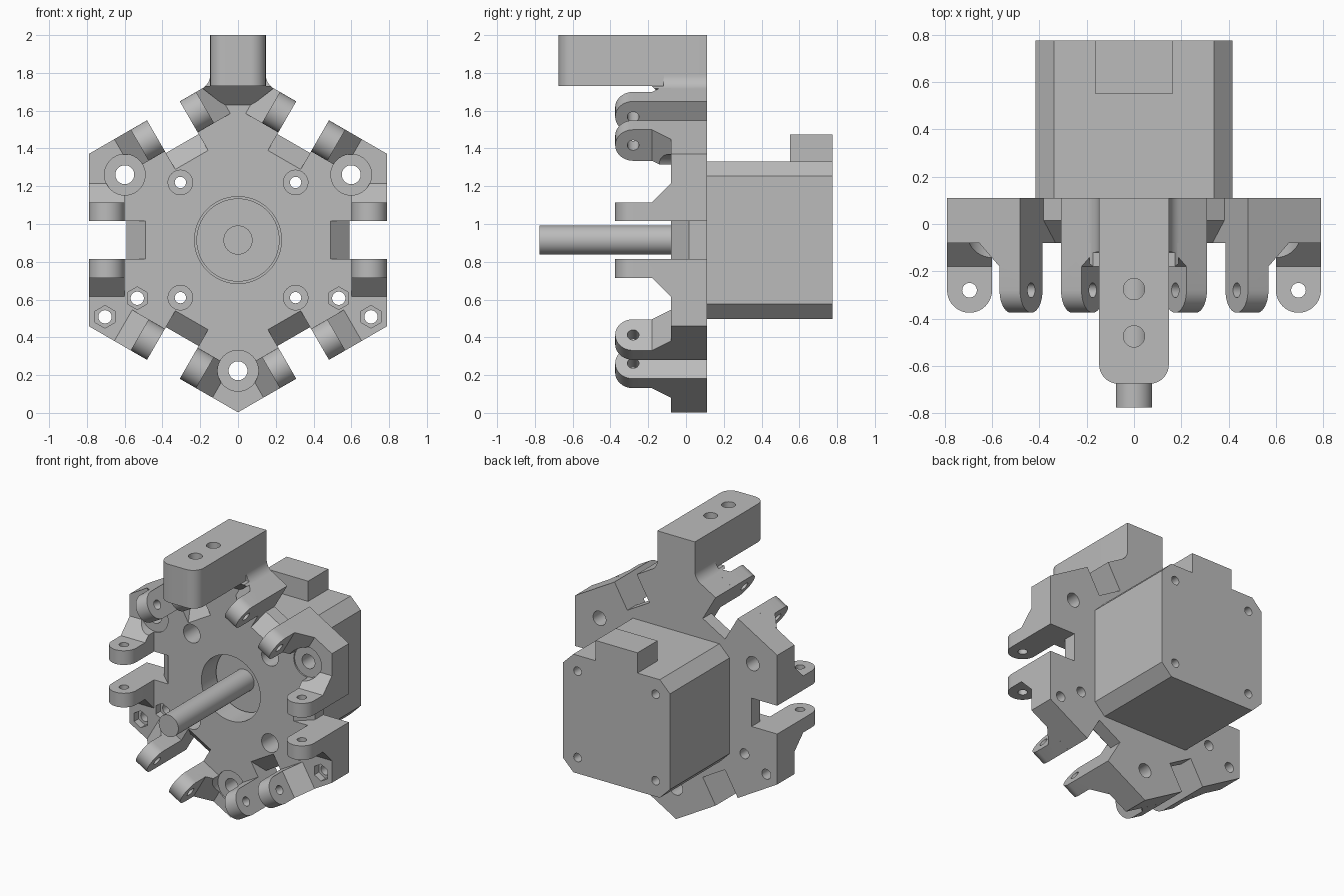
import bpy, bmesh
from math import sin, cos, radians, pi
from mathutils import Matrix, Vector

cube = bpy.data.objects.get("Cube")
if cube:
    bpy.data.objects.remove(cube)

CENTRE = 0.915               # height of the shaft axis
APOTHEM, CORNER = 0.79, 0.912
FRONT, BACK = -0.08, 0.11    # plate faces

grey = bpy.data.materials.new("plain grey")
grey.use_nodes = True
grey.diffuse_color = (0.5, 0.5, 0.5, 1)
grey.node_tree.nodes["Principled BSDF"].inputs["Base Color"].default_value = (0.5, 0.5, 0.5, 1)
parts = []


def add(name, mesh):
    obj = bpy.data.objects.new(name, mesh)
    bpy.context.scene.collection.objects.link(obj)
    return obj


def prism(name, pts, axis, lo, hi):
    """Extrude a 2D outline along an axis."""
    def place(p, t):
        return {"X": (t, p[0], p[1]), "Y": (p[0], t, p[1]), "Z": (p[0], p[1], t)}[axis]
    bm = bmesh.new()
    a = [bm.verts.new(place(p, lo)) for p in pts]
    b = [bm.verts.new(place(p, hi)) for p in pts]
    bm.faces.new(a)
    bm.faces.new(b)
    for i in range(len(pts)):
        j = (i + 1) % len(pts)
        bm.faces.new((a[i], a[j], b[j], b[i]))
    bmesh.ops.recalc_face_normals(bm, faces=bm.faces)
    mesh = bpy.data.meshes.new(name)
    bm.to_mesh(mesh)
    bm.free()
    return add(name, mesh)


def arc(cx, cy, r, start, end, n=12):
    return [(cx + r * cos(radians(start + (end - start) * i / n)),
             cy + r * sin(radians(start + (end - start) * i / n))) for i in range(n + 1)]


def disc(name, cx, cy, r, axis, lo, hi, sides=40, turn=0):
    return prism(name, arc(cx, cy, r, turn, turn + 360, sides)[:-1], axis, lo, hi)


def polar(r, deg):
    return r * cos(radians(deg)), r * sin(radians(deg))


def spin(obj, deg):
    """Turn a part about the shaft axis."""
    obj.data.transform(Matrix.Rotation(radians(-deg), 4, "Y"))
    return obj


def combine(obj, tools, op="DIFFERENCE"):
    """Cut or intersect a part with helper solids, then drop the helpers."""
    for tool in tools:
        mod = obj.modifiers.new("bool", "BOOLEAN")
        mod.operation, mod.object, mod.solver = op, tool, "EXACT"
        bpy.context.view_layer.update()
        dg = bpy.context.evaluated_depsgraph_get()
        mesh = bpy.data.meshes.new_from_object(obj.evaluated_get(dg))
        obj.modifiers.clear()
        obj.data = mesh
        bpy.data.objects.remove(tool)
    return obj


def bore(x, z, r, lo, hi, sides=40, turn=0):
    return disc("cutter", x, z, r, "Y", lo, hi, sides, turn)


# Hexagonal plate with sloped notches in its six sides
plate = prism("hex_plate", [polar(CORNER, 30 + 60 * i) for i in range(6)], "Y", FRONT, BACK)
notch = [(0.468, -0.1), (0.49, FRONT), (0.59, 0.015), (0.59, 0.2), (0.95, 0.2), (0.95, -0.1)]
cuts = [spin(prism("cutter", notch, "Z", -0.1, 0.1), 60 * i) for i in range(6)]

# Motor window and screw holes
cuts.append(bore(0, 0, 0.23, -0.3, 0.3, 64))
screws = [(sx * 0.305, sz * 0.305) for sx in (-1, 1) for sz in (-1, 1)]
cuts += [bore(x, z, 0.065, -0.3, 0.3) for x, z in screws]

# Counterbored corners and corners with two nut pockets
for deg in (30, 150, 270):
    x, z = polar(0.692, deg)
    cuts += [bore(x, z, 0.05, -0.3, 0.3), bore(x, z, 0.108, -0.5, -0.07)]
for deg in (-30, 210):
    for r in (0.616, 0.813):
        x, z = polar(r, deg)
        cuts += [bore(x, z, 0.035, -0.3, 0.3), bore(x, z, 0.06, -0.3, -0.03, 6, deg)]
combine(plate, cuts)
parts.append(plate)

# One hinge lug: flared foot, rounded end, pin hole
lug = prism("hinge_lug", [(-0.4, 0.1), (-0.4, 0.2), (-0.18, 0.2), (FRONT, 0.3), (FRONT, 0.1)],
            "X", 0.6, APOTHEM)
rounded = arc(0.695, -0.28, 0.095, 180, 360, 20) + [(APOTHEM, 0), (0.6, 0)]
combine(lug, [prism("outline", rounded, "Z", 0, 0.4)], "INTERSECT")
combine(lug, [disc("cutter", 0.695, -0.28, 0.031, "Z", 0, 0.4, 24)])

# Repeat the lug as a mirrored pair on every side
for i in range(6):
    for side in (1, -1):
        copy = add("hinge_lug", lug.data.copy())
        copy.data.transform(Matrix.Diagonal((1, 1, side, 1)))
        if side < 0:
            copy.data.flip_normals()
        spin(copy, 60 * i)
        corner = (60 * i + 30 * side) % 360
        if corner in (30, 150, 270):
            x, z = polar(0.692, corner)
            combine(copy, [bore(x, z, 0.108, -0.5, -0.07)])
        parts.append(copy)
bpy.data.objects.remove(lug)

# Top arm with rounded front corners and two vertical holes
W, LOW, HIGH = 0.147, 0.815, 1.085
outline = arc(-W + 0.08, -0.595, 0.08, 180, 270) + arc(W - 0.08, -0.595, 0.08, 270, 360)
arm = prism("top_arm", outline + [(W, BACK), (-W, BACK)], "Z", LOW, HIGH)
combine(arm, [disc("cutter", 0, y, 0.045, "Z", 0.7, 1.2, 32) for y in (-0.275, -0.475)])
parts.append(arm)

# Filleted neck joining arm and plate, sloped underneath
fillet = arc(W + 0.083, 0.875, 0.083, 180, 240)
right = [(W, LOW + 0.08)] + fillet + [(0.075, 0.715)]
neck = prism("arm_neck", right + [(-x, z) for x, z in reversed(right)], "Y", -0.3, BACK)
slope = [(0.2, 0.6), (FRONT, 0.6), (FRONT, 0.715), (-0.18, LOW), (-0.12, LOW), (-0.11, 1), (0.2, 1)]
combine(neck, [prism("outline", slope, "X", -0.4, 0.4)], "INTERSECT")
parts.append(neck)

# Motor body with chamfered edges and through holes
H, C = 0.417, 0.338
octagon = [(H, -C), (H, C), (C, H), (-C, H), (-H, C), (-H, -C), (-C, -H), (C, -H)]
motor = prism("motor_body", octagon, "Y", BACK, 0.775)
combine(motor, [bore(x, z, 0.03, 0, 1, 24) for x, z in screws])
parts.append(motor)

# Motor connector, pilot disc and shaft
parts.append(prism("motor_connector", [(-0.163, H), (0.163, H), (0.163, 0.56), (-0.163, 0.56)],
                   "Y", 0.55, 0.775))
parts.append(disc("pilot_disc", 0, 0, 0.22, "Y", 0.07, BACK, 64))
parts.append(disc("motor_shaft", 0, 0, 0.077, "Y", -0.775, 0.07, 40))

# Finish: lift to the ground, colour, smooth round surfaces
for obj in parts:
    obj.location.z = CENTRE
    obj.data.materials.clear()
    obj.data.materials.append(grey)
    obj.data.shade_smooth()
    obj.data.set_sharp_from_angle(angle=radians(28))
